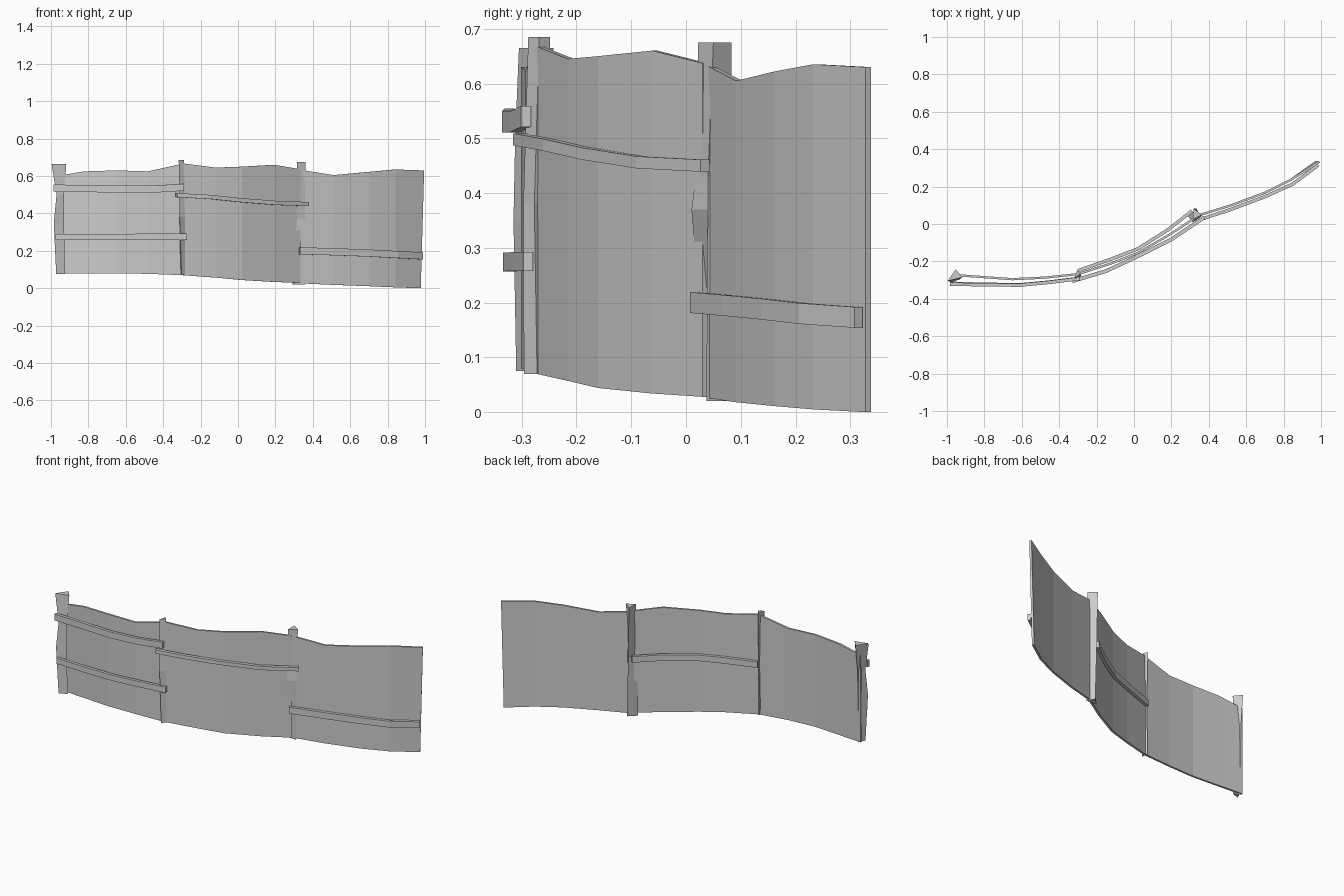
import bpy, bmesh
from mathutils import Vector

if "Cube" in bpy.data.objects:
    bpy.data.objects.remove(bpy.data.objects["Cube"])

mat = bpy.data.materials.new("weathered grey")
mat.use_nodes = True
grey = (0.6, 0.6, 0.6, 1)
mat.diffuse_color = grey
mat.node_tree.nodes["Principled BSDF"].inputs["Base Color"].default_value = grey


def loft(name, rings):
    """Skin a closed solid through rings that share one vertex count."""
    bm = bmesh.new()
    loops = [[bm.verts.new(p) for p in ring] for ring in rings]
    n = len(loops[0])
    for a, b in zip(loops, loops[1:]):
        for i in range(n):
            j = (i + 1) % n
            bm.faces.new((a[i], a[j], b[j], b[i]))
    bm.faces.new(loops[0][::-1])
    bm.faces.new(loops[-1])
    bmesh.ops.recalc_face_normals(bm, faces=bm.faces)
    mesh = bpy.data.meshes.new(name)
    bm.to_mesh(mesh)
    bm.free()
    mesh.materials.append(mat)
    obj = bpy.data.objects.new(name, mesh)
    bpy.context.collection.objects.link(obj)
    return obj


def strip(name, path, thick, lean=0):
    """Upright board along (x, y, bottom, top) stations; lean shifts the foot of the far end."""
    rings = []
    for i, (x, y, low, high) in enumerate(path):
        a, b = path[max(i - 1, 0)], path[min(i + 1, len(path) - 1)]
        along = Vector((b[0] - a[0], b[1] - a[1], 0)).normalized()
        off = Vector((-along.y, along.x, 0)) * thick / 2
        foot = lean if i == len(path) - 1 else 0
        lo, hi = Vector((x + foot, y, low)), Vector((x, y, high))
        rings.append([lo - off, lo + off, hi + off, hi - off])
    return loft(name, rings)


def rail(name, path, height, thick=0.018):
    return strip(name, [(x, y, z - height / 2, z + height / 2) for x, y, z in path], thick)


def post(name, sections):
    """Rough hewn post from (z, corner, corner, corner) sections."""
    return loft(name, [[(x, y, z) for x, y in corners] for z, *corners in sections])


# Curved wall sheets with wavy tops
strip("left_panel", [(-.97, -.272, .08, .60), (-.82, -.283, .08, .625), (-.65, -.295, .08, .63),
                     (-.48, -.287, .077, .625), (-.30, -.268, .07, .665)], .012)
strip("middle_panel", [(-.30, -.268, .07, .668), (-.12, -.21, .057, .645), (.02, -.155, .044, .65),
                       (.19, -.057, .034, .66), (.33, .035, .028, .637)], .012)
strip("right_panel", [(.34, .045, .026, .632), (.51, .097, .018, .605), (.70, .167, .011, .622),
                      (.84, .237, .005, .635), (.992, .333, 0, .63)], .012, -.018)

# Three sided posts
post("left_post", [(.075, (-.972, -.31), (-.925, -.29), (-.955, -.27)),
                   (.35, (-.985, -.315), (-.93, -.295), (-.955, -.265)),
                   (.50, (-.97, -.312), (-.93, -.29), (-.955, -.26)),
                   (.665, (-.997, -.305), (-.918, -.285), (-.953, -.242))])
post("middle_post", [(.07, (-.302, -.296), (-.284, -.272), (-.308, -.255)),
                     (.38, (-.312, -.297), (-.284, -.277), (-.302, -.255)),
                     (.685, (-.317, -.288), (-.288, -.268), (-.304, -.248))])
post("right_post", [(.02, (.29, .04), (.358, .037), (.335, .082)),
                    (.37, (.315, .01), (.36, .04), (.325, .083)),
                    (.43, (.312, .018), (.358, .04), (.325, .083)),
                    (.675, (.315, .022), (.362, .05), (.318, .083))])

# Rails along the front and one behind the middle sheet
rail("upper_left_rail", [(-.985, -.322, .535), (-.80, -.325, .533), (-.61, -.327, .53),
                         (-.45, -.312, .53), (-.29, -.292, .54)], .038)
rail("lower_left_rail", [(-.975, -.317, .274), (-.80, -.322, .274), (-.61, -.325, .274),
                         (-.45, -.31, .275), (-.275, -.288, .275)], .034)
rail("middle_rail", [(-.33, -.306, .498), (-.15, -.252, .488), (0, -.182, .472),
                     (.20, -.082, .456), (.375, .035, .45)], .022, .02)
rail("right_rail", [(.33, .016, .2), (.51, .075, .195), (.70, .146, .188),
                    (.85, .214, .18), (.985, .315, .173)], .038)
rail("back_rail", [(-.30, -.25, .375), (-.12, -.187, .377), (.02, -.133, .376),
                   (.18, -.032, .372), (.31, .07, .365)], .036)
